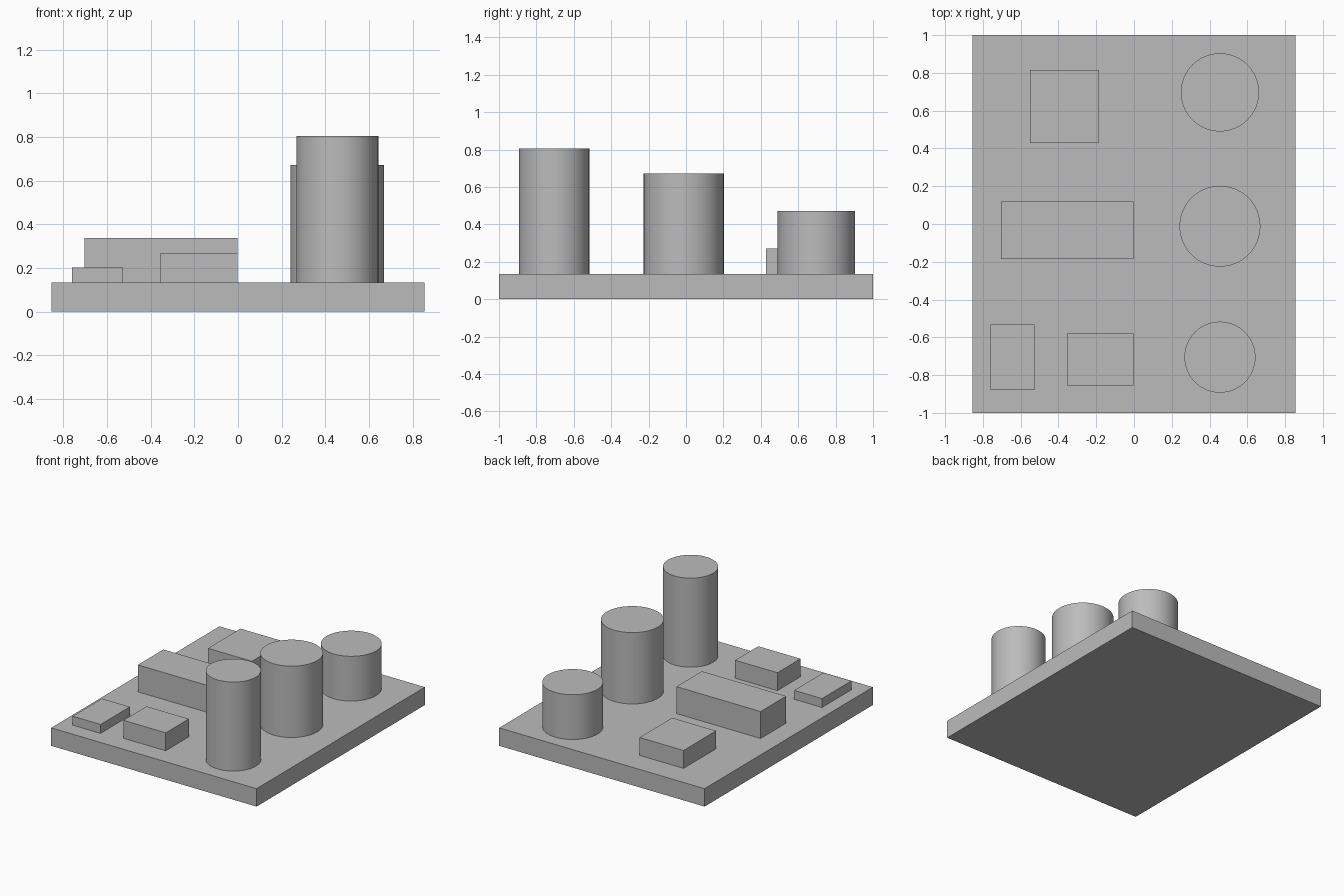
import bpy
import math

cube = bpy.data.objects.get("Cube")
if cube:
    bpy.data.objects.remove(cube, do_unlink=True)

# Single grey material
grey = bpy.data.materials.new("plain_grey")
grey.use_nodes = True
colour = (0.5, 0.5, 0.5, 1.0)
grey.diffuse_color = colour
for node in grey.node_tree.nodes:
    if node.type == "BSDF_PRINCIPLED":
        node.inputs["Base Color"].default_value = colour

BASE_TOP = 0.135


def finish(name):
    obj = bpy.context.object
    obj.name = name
    obj.data.name = name
    obj.data.materials.append(grey)
    return obj


def block(name, x0, x1, y0, y1, z0, z1):
    bpy.ops.mesh.primitive_cube_add(
        size=1, location=((x0 + x1) / 2, (y0 + y1) / 2, (z0 + z1) / 2))
    bpy.context.object.scale = (x1 - x0, y1 - y0, z1 - z0)
    bpy.ops.object.transform_apply(location=False, rotation=False, scale=True)
    return finish(name)


def pillar(name, x, y, radius, top):
    bpy.ops.mesh.primitive_cylinder_add(
        vertices=64, radius=radius, depth=top - BASE_TOP,
        location=(x, y, (top + BASE_TOP) / 2))
    bpy.ops.object.shade_smooth_by_angle(angle=math.radians(30))
    return finish(name)


# Base slab
block("base_plate", -0.855, 0.855, -1, 1, 0, BASE_TOP)

# Row of round pillars, tallest at the front
pillar("front_pillar", 0.455, -0.705, 0.188, 0.805)
pillar("middle_pillar", 0.455, -0.012, 0.214, 0.672)
pillar("back_pillar", 0.455, 0.697, 0.207, 0.472)

# Low rectangular blocks
block("back_block", -0.55, -0.184, 0.428, 0.815, BASE_TOP, 0.27)
block("middle_block", -0.704, -0.003, -0.185, 0.118, BASE_TOP, 0.338)
block("front_block", -0.355, -0.003, -0.855, -0.58, BASE_TOP, 0.27)
block("corner_block", -0.76, -0.528, -0.88, -0.532, BASE_TOP, 0.202)
